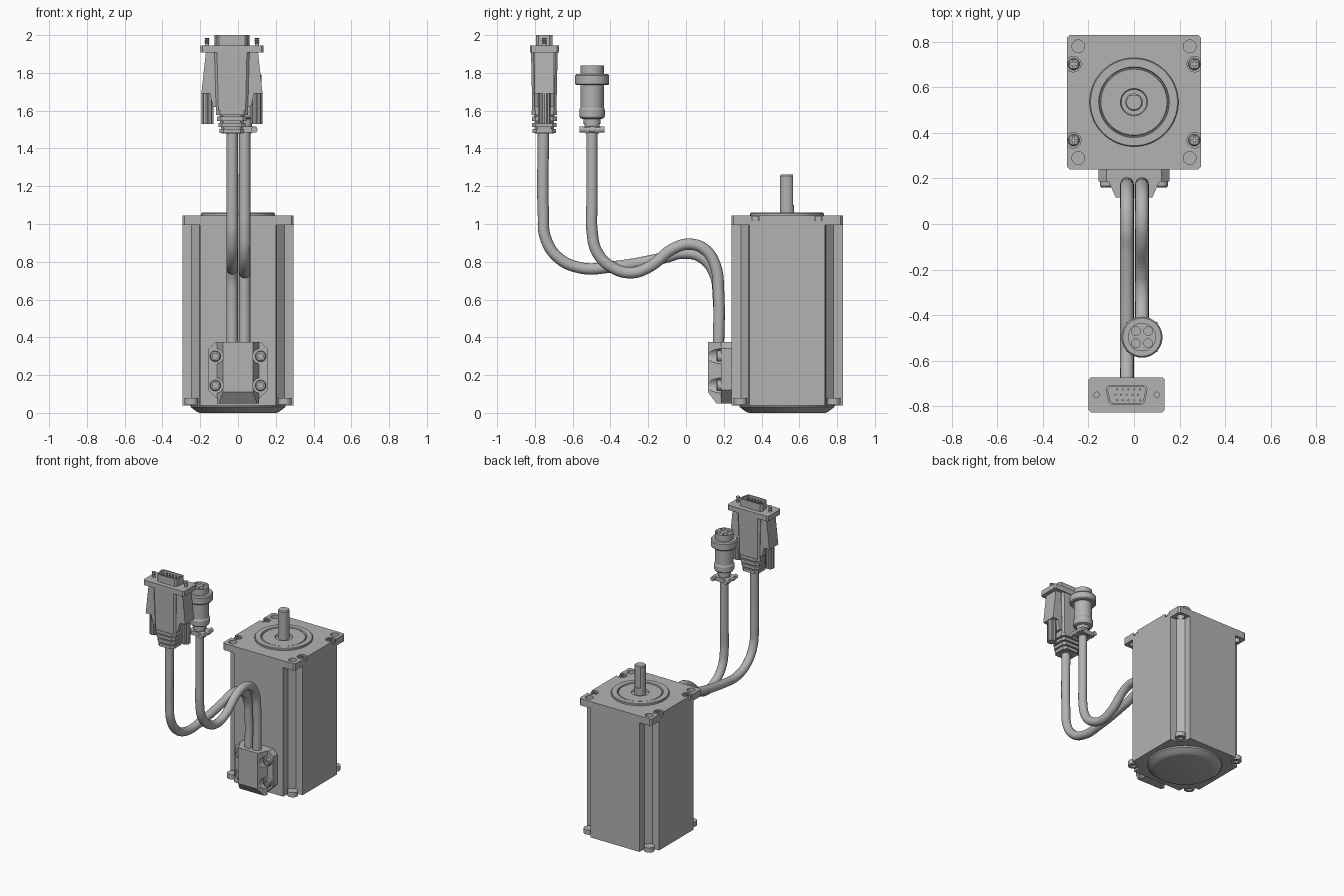
import bpy, bmesh, math
from mathutils import Matrix, Vector

if "Cube" in bpy.data.objects:
    bpy.data.objects.remove(bpy.data.objects["Cube"])

grey = bpy.data.materials.new("plain grey")
grey.use_nodes = True
grey.diffuse_color = (0.45, 0.45, 0.45, 1)
grey.node_tree.nodes["Principled BSDF"].inputs["Base Color"].default_value = (0.45, 0.45, 0.45, 1)

CY = 0.535                       # motor axis
DX, DY = -0.032, -0.75           # flat plug axis
RX, RY = 0.035, -0.497           # round plug axis
FRONT = Matrix.Rotation(math.pi / 2, 4, 'X')   # local z -> -y, local y -> z


def finish(name, bm, loc=(0, 0, 0), rot=None):
    bmesh.ops.recalc_face_normals(bm, faces=bm.faces)
    if rot:
        bm.transform(rot)
    bm.transform(Matrix.Translation(loc))
    me = bpy.data.meshes.new(name)
    bm.to_mesh(me)
    bm.free()
    me.materials.append(grey)
    ob = bpy.data.objects.new(name, me)
    bpy.context.collection.objects.link(ob)
    return ob


def prism(name, pts, z0, z1, top=(1, 1), loc=(0, 0, 0), rot=None):
    """Extrude an outline, optionally scaling its far end."""
    bm = bmesh.new()
    lo = [bm.verts.new((x, y, z0)) for x, y in pts]
    hi = [bm.verts.new((x * top[0], y * top[1], z1)) for x, y in pts]
    bm.faces.new(lo)
    bm.faces.new(hi)
    n = len(pts)
    for i in range(n):
        j = (i + 1) % n
        bm.faces.new((lo[i], lo[j], hi[j], hi[i]))
    return finish(name, bm, loc, rot)


def lathe(name, profile, loc=(0, 0, 0), rot=None, n=40):
    """Revolve (radius, height) points around z and cap the ends."""
    bm = bmesh.new()
    rings = [[bm.verts.new((r * math.cos(2 * math.pi * k / n), r * math.sin(2 * math.pi * k / n), z))
              for k in range(n)] for r, z in profile]
    for a, b in zip(rings, rings[1:]):
        for k in range(n):
            j = (k + 1) % n
            bm.faces.new((a[k], a[j], b[j], b[k]))
    bm.faces.new(rings[0])
    bm.faces.new(rings[-1])
    return finish(name, bm, loc, rot)


def rod(name, r, z0, z1, loc=(0, 0, 0), rot=None, n=24):
    return lathe(name, [(r, z0), (r, z1)], loc, rot, n)


def rect(w, d, c=0.0):
    """Half-size rectangle, corners chamfered by c."""
    if not c:
        return [(-w, -d), (w, -d), (w, d), (-w, d)]
    return [(-w + c, -d), (w - c, -d), (w, -d + c), (w, d - c),
            (w - c, d), (-w + c, d), (-w, d - c), (-w, -d + c)]


def cut(ob, cutters):
    bpy.context.view_layer.objects.active = ob
    for c in cutters:
        m = ob.modifiers.new("cut", 'BOOLEAN')
        m.operation, m.solver, m.object = 'DIFFERENCE', 'EXACT', c
        bpy.ops.object.modifier_apply(modifier=m.name)
        bpy.data.objects.remove(c)


corners = [(sx, sy) for sx in (-1, 1) for sy in (-1, 1)]

# Motor housing with notched corners
quarter = [(0.295, 0.2), (0.245, 0.205), (0.205, 0.245), (0.2, 0.295)]
outline = []
for k in range(4):
    for x, y in quarter:
        v = Matrix.Rotation(k * math.pi / 2, 2) @ Vector((x, y))
        outline.append((v.x, v.y))
prism("motor_housing", outline, 0.04, 1.0, loc=(0, CY, 0))
lathe("bottom_cover", [(0.2, 0), (0.215, 0.004), (0.25, 0.03), (0.255, 0.045)], (0, CY, 0), n=64)

# Mounting flange with holes and side screw pockets
flange = prism("mounting_flange", rect(0.295, 0.295, 0.012), 0.995, 1.045, loc=(0, CY, 0))
cutters = []
for sx, sy in corners:
    cutters.append(rod("hole_cutter", 0.028, 0.9, 1.1, (sx * 0.245, CY + sy * 0.245, 0)))
    cutters.append(rod("pocket_cutter", 0.034, 1.018, 1.1, (sx * 0.267, CY + sy * 0.167, 0)))
cut(flange, cutters)
for sx, sy in corners:
    at = (sx * 0.265, CY + sy * 0.167, 0)
    screw = lathe("flange_screw", [(0.026, 1.01), (0.026, 1.034), (0.021, 1.042)], at)
    cut(screw, [prism("slot_cutter", rect(*s), 1.032, 1.1, loc=at)
                for s in ((0.016, 0.004), (0.004, 0.016))])
    # Rear screw bosses in the corner notches
    boss = rod("rear_screw", 0.036, 0.045, 0.08, (sx * 0.247, CY + sy * 0.247, 0))
    cut(boss, [rod("socket_cutter", 0.02, 0, 0.06, (sx * 0.247, CY + sy * 0.247, 0), n=6)])

# Pilot boss and shaft
lathe("pilot_boss", [(0.195, 1.04), (0.195, 1.056), (0.191, 1.06), (0.155, 1.06), (0.152, 1.048),
                     (0.148, 1.048), (0.145, 1.056), (0.06, 1.056), (0.056, 1.047)], (0, CY, 0), n=64)
shaft = lathe("shaft", [(0.038, 1.03), (0.038, 1.255), (0.033, 1.261)], (0, CY, 0))
cut(shaft, [prism("flat_cutter", rect(0.1, 0.02), 1.1, 1.4, loc=(0, CY + 0.051, 0))])

# Cable outlet box on the front face
plate = [(-0.085, 0.05), (0.085, 0.05), (0.155, 0.12), (0.155, 0.34),
         (0.12, 0.375), (-0.12, 0.375), (-0.155, 0.34), (-0.155, 0.12)]
prism("outlet_base", plate, 0, 0.055, loc=(0, 0.241, 0), rot=FRONT)
hood = prism("outlet_hood", [(-0.112, 0.187), (-0.08, 0.116), (0.08, 0.116), (0.112, 0.187)], 0.05, 0.375)
tilt = Matrix.Rotation(math.radians(35), 4, 'X')
cutters = [prism("chamfer_cutter", rect(0.3, 0.1), -0.2, 0, loc=(0, 0.116, 0.11),
                 rot=Matrix.Rotation(math.radians(-53), 4, 'X'))]
spots = [(sx * 0.12, z) for sx in (-1, 1) for z in (0.145, 0.3)]
cutters += [rod("scallop_cutter", 0.042, 0, 0.2, (x, 0.186, z), FRONT) for x, z in spots]
cut(hood, cutters)
for x, z in spots:
    lathe("outlet_screw", [(0.029, 0), (0.029, 0.02), (0.024, 0.026), (0.015, 0.026), (0.015, 0.012)],
          (x, 0.187, z), FRONT)


# Cables
def cable(name, x, path):
    cu = bpy.data.curves.new(name, 'CURVE')
    cu.dimensions = '3D'
    cu.bevel_depth, cu.bevel_resolution, cu.resolution_u = 0.03, 6, 10
    sp = cu.splines.new('BEZIER')
    sp.bezier_points.add(len(path) - 1)
    for p, (y, z) in zip(sp.bezier_points, path):
        p.co = (x, y, z)
        p.handle_left_type = p.handle_right_type = 'AUTO'
    cu.materials.append(grey)
    bpy.context.collection.objects.link(bpy.data.objects.new(name, cu))


cable("signal_cable", -0.031, [(0.172, 0.35), (0.172, 0.6), (0.15, 0.74), (0.08, 0.825), (-0.02, 0.845),
                               (-0.12, 0.82), (-0.4, 0.772), (-0.56, 0.768), (-0.68, 0.825),
                               (-0.745, 0.93), (-0.755, 1.05), (-0.755, 1.5)])
cable("power_cable", RX, [(0.172, 0.35), (0.172, 0.65), (0.155, 0.78), (0.1, 0.865), (0.02, 0.893),
                          (-0.06, 0.873), (-0.2, 0.77), (-0.29, 0.742), (-0.39, 0.77),
                          (-0.47, 0.85), (-0.498, 0.97), (-0.498, 1.1), (-0.498, 1.5)])

# Round plug
plug = lathe("round_plug", [(0.036, 1.48), (0.04, 1.53), (0.045, 1.53), (0.045, 1.555), (0.062, 1.56),
                            (0.068, 1.57), (0.068, 1.605), (0.062, 1.615), (0.062, 1.735), (0.084, 1.735),
                            (0.09, 1.742), (0.09, 1.785), (0.084, 1.793), (0.062, 1.793), (0.062, 1.84)],
             (RX, RY, 0), n=48)
cut(plug, [rod("contact_cutter", 0.019, 1.8, 1.9, (RX + sx * 0.027, RY + sy * 0.027, 0))
           for sx, sy in corners])
for sy in (-1, 1):
    prism("cable_clamp", rect(0.064, 0.02, 0.008), 1.485, 1.515, loc=(RX, RY + sy * 0.028, 0))
for sx in (-1, 1):
    rod("clamp_screw", 0.016, -0.066, 0.066, (RX + sx * 0.052, RY, 1.5), FRONT)

# Flat plug: face plate, shell, pins
prism("plug_plate", rect(0.167, 0.077, 0.01), 1.908, 1.945, loc=(DX, DY, 0))
d_shape = [(-0.068, -0.043), (0.068, -0.043), (0.08, -0.032), (0.092, 0.028),
           (0.08, 0.043), (-0.08, 0.043), (-0.092, 0.028), (-0.08, -0.032)]
shell = prism("plug_shell", d_shape, 1.94, 2.0, loc=(DX, DY, 0))
cut(shell, [prism("shell_cutter", [(x * 0.9, y * 0.84) for x, y in d_shape], 1.965, 2.1, loc=(DX, DY, 0))])
for row in (-1, 0, 1):
    for col in range(-2, 3):
        rod("plug_pin", 0.005, 1.96, 1.99, (DX + col * 0.025 + row % 2 * 0.008, DY + row * 0.024, 0), n=8)

# Flat plug: hood, side wings and thumb screws
prism("plug_hood", rect(0.084, 0.064, 0.012), 1.6, 1.91, top=(1.1, 1.1), loc=(DX, DY, 0))
for sx in (-1, 1):
    wing = [(0.08, 1.62), (0.1, 1.62), (0.118, 1.69), (0.162, 1.69), (0.138, 1.91), (0.08, 1.91)]
    prism("plug_wing", [(sx * x, z) for x, z in wing], -0.052, 0.052, loc=(DX, DY, 0), rot=FRONT)
    knob = [(0.033 if k % 2 else 0.028) for k in range(20)]
    prism("thumb_knob", [(r * math.cos(k * math.pi / 10), r * math.sin(k * math.pi / 10))
                         for k, r in enumerate(knob)], 1.53, 1.695, loc=(DX + sx * 0.13, DY, 0))
    lathe("thumb_screw", [(0.011, 1.94), (0.011, 1.95)] +
          [(0.014 if k % 2 else 0.009, 1.955 + k * 0.006) for k in range(6)],
          (DX + sx * 0.132, DY, 0), n=16)

# Flat plug: ribbed strain relief
prism("relief_core", rect(0.055, 0.05, 0.015), 1.48, 1.61, top=(1.3, 1.1), loc=(DX, DY, 0))
for k in range(4):
    g = 1 + 0.1 * k
    prism("relief_rib", rect(0.065 * g, 0.062 + 0.002 * k, 0.02), 1.482 + 0.032 * k, 1.504 + 0.032 * k,
          loc=(DX, DY, 0))

# Smooth round surfaces, keep hard edges
bpy.ops.object.select_all(action='DESELECT')
for ob in bpy.context.scene.objects:
    if ob.type == 'MESH':
        ob.select_set(True)
        bpy.context.view_layer.objects.active = ob
bpy.ops.object.shade_smooth_by_angle(angle=math.radians(30))
